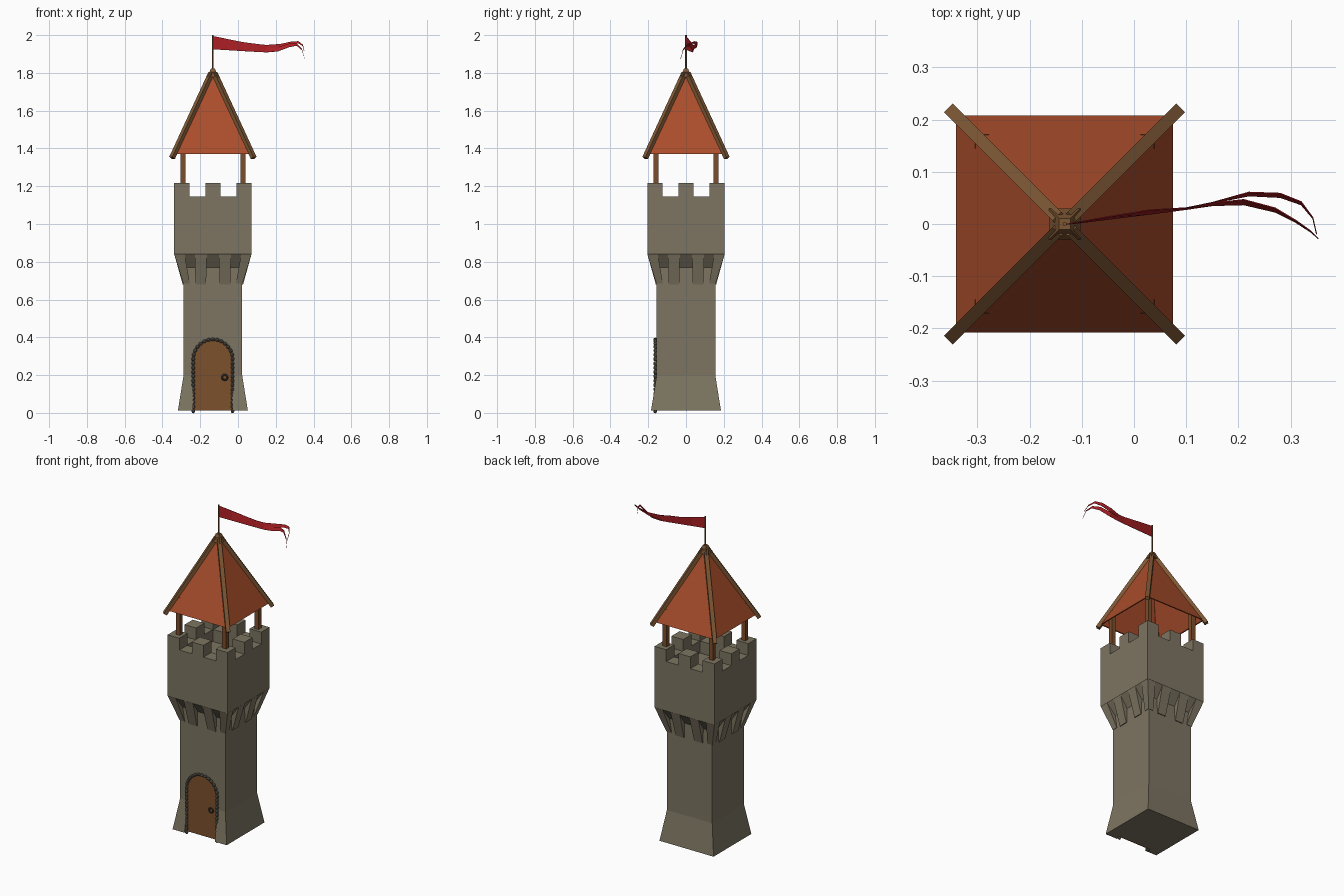
import bpy, bmesh, math
from mathutils import Vector, Matrix

if "Cube" in bpy.data.objects:
    bpy.data.objects.remove(bpy.data.objects["Cube"])

CX = -0.133  # tower axis


def mat(name, r, g, b):
    m = bpy.data.materials.new(name)
    m.diffuse_color = (r, g, b, 1)
    m.use_nodes = True
    m.node_tree.nodes["Principled BSDF"].inputs["Base Color"].default_value = m.diffuse_color
    return m


STONE = mat("stone", 0.205, 0.178, 0.122)
TRIM = mat("trim_stone", 0.105, 0.1, 0.082)
ROOF = mat("roof_tile", 0.40, 0.075, 0.024)
WOOD = mat("timber", 0.205, 0.095, 0.034)
POST = mat("post_wood", 0.2, 0.075, 0.025)
DOOR = mat("door_wood", 0.205, 0.082, 0.026)
IRON = mat("iron", 0.045, 0.04, 0.035)
FLAG = mat("flag_red", 0.42, 0.014, 0.018)


def finish(bm, name, material):
    bmesh.ops.recalc_face_normals(bm, faces=bm.faces)
    me = bpy.data.meshes.new(name)
    bm.to_mesh(me)
    bm.free()
    ob = bpy.data.objects.new(name, me)
    ob.location.x = CX
    me.materials.append(material)
    bpy.context.collection.objects.link(ob)
    return ob


def loft(bm, rects, closed=False):
    """Skin rectangles (x0, x1, y0, y1, z); cap the ends unless closed."""
    rings = [[bm.verts.new(p) for p in ((a, c, z), (b, c, z), (b, d, z), (a, d, z))]
             for a, b, c, d, z in rects]
    pairs = list(zip(rings, rings[1:]))
    if closed:
        pairs.append((rings[-1], rings[0]))
    else:
        bm.faces.new(rings[0])
        bm.faces.new(rings[-1])
    for r, s in pairs:
        for i in range(4):
            j = (i + 1) % 4
            bm.faces.new((r[i], r[j], s[j], s[i]))


def sq(h, z):
    return (-h, h, -h, h, z)


def four(bm):
    """Repeat the mesh on all four sides of the tower."""
    geom = bm.verts[:] + bm.edges[:] + bm.faces[:]
    for k in (1, 2, 3):
        d = bmesh.ops.duplicate(bm, geom=geom)["geom"]
        bmesh.ops.rotate(bm, verts=[v for v in d if isinstance(v, bmesh.types.BMVert)],
                         matrix=Matrix.Rotation(k * math.pi / 2, 3, 'Z'))


# tower shell with flared foot and hollow parapet
bm = bmesh.new()
loft(bm, [sq(.185, .013), sq(.155, .2), sq(.155, .77), sq(.205, .84),
          sq(.205, 1.145), sq(.128, 1.145), sq(.128, 1.07)])
tower = finish(bm, "tower", STONE)

# doorway recess cut through the foot
bm = bmesh.new()
loft(bm, [(-.104, .104, -.3, -.15, -.1), (-.104, .104, -.3, -.15, .28)])
cutter = finish(bm, "doorway_cutter", STONE)
cutter.hide_render = True
cutter.hide_viewport = True
mod = tower.modifiers.new("doorway", 'BOOLEAN')
mod.object = cutter
mod.solver = 'EXACT'

# battlements: one corner and one middle merlon per side
bm = bmesh.new()
for x in (-.165, 0):
    loft(bm, [(x - .04, x + .04, -.205, -.125, z) for z in (1.14, 1.218)])
four(bm)
finish(bm, "battlements", STONE)

# corbels under the parapet
bm = bmesh.new()
for x in (-.064, .064):
    loft(bm, [(x - .028, x + .028, -.16, -.154, .68),
              (x - .032, x + .032, -.205, -.15, .842)])
loft(bm, [(-.157, -.122, -.157, -.122, .685), (-.205, -.15, -.205, -.15, .842)])
four(bm)
finish(bm, "corbels", STONE)

# roof posts on the corner merlons
bm = bmesh.new()
loft(bm, [(-.172, -.145, -.172, -.145, z) for z in (1.21, 1.45)])
four(bm)
finish(bm, "roof_posts", POST)

# hollow pyramid roof
bm = bmesh.new()
loft(bm, [sq(.208, 1.37), sq(.006, 1.80), sq(.003, 1.785), sq(.2, 1.37)], closed=True)
finish(bm, "roof", ROOF)

# hip beams along the roof corners
bm = bmesh.new()
a, b = Vector((-.216, -.216, 1.35)), Vector((-.008, -.008, 1.80))
q = (b - a).normalized()
side = q.cross(Vector((0, 0, 1))).normalized()
up = side.cross(q)
rot = Matrix((side, up, q)).transposed().to_4x4()
bmesh.ops.create_cube(bm, size=1, matrix=Matrix.Translation((a + b) / 2) @ rot
                      @ Matrix.Diagonal((.024, .022, (b - a).length, 1)))
four(bm)
finish(bm, "hip_beams", WOOD)

# roof cap
bm = bmesh.new()
loft(bm, [sq(.03, 1.777), sq(.024, 1.79), sq(.011, 1.822)])
finish(bm, "roof_cap", WOOD)

# flagpole
bm = bmesh.new()
bmesh.ops.create_cone(bm, cap_ends=True, segments=8, radius1=.004, radius2=.004,
                      depth=.19, matrix=Matrix.Translation((0, 0, 1.905)))
finish(bm, "flagpole", WOOD)

# swallow-tailed flag: strips of (x, y top, z top, y bottom, z bottom)
strips = [
    [(-.133, 0, 1.995, 0, 1.925), (-.05, .015, 1.978, .01, 1.92),
     (.03, .028, 1.962, .02, 1.915), (.1, .032, 1.953, .029, 1.911),
     (.15, .042, 1.948, .035, 1.910)],
    [(.15, .042, 1.948, .039, 1.928), (.22, .06, 1.953, .053, 1.932),
     (.28, .058, 1.965, .05, 1.949), (.32, .042, 1.968, .036, 1.957),
     (.342, .012, 1.95, .01, 1.942), (.349, -.02, 1.918, -.02, 1.916)],
    [(.15, .039, 1.928, .035, 1.910), (.21, .046, 1.936, .036, 1.914),
     (.27, .03, 1.955, .022, 1.937), (.31, .006, 1.956, .002, 1.944),
     (.338, -.014, 1.928, -.016, 1.92), (.353, -.029, 1.876, -.029, 1.874)]]
bm = bmesh.new()
for st in strips:
    rows = [(bm.verts.new((x - CX, yt, zt)), bm.verts.new((x - CX, yb, zb)))
            for x, yt, zt, yb, zb in st]
    for r, s in zip(rows, rows[1:]):
        bm.faces.new((r[0], r[1], s[1], s[0]))
bmesh.ops.remove_doubles(bm, verts=bm.verts, dist=.0005)
flag = finish(bm, "flag", FLAG)
flag.modifiers.new("cloth", 'SOLIDIFY').thickness = .002

# arched door
R, SPRING = .103, .285
arch = [(R * math.cos(t * math.pi / 12), SPRING + R * math.sin(t * math.pi / 12))
        for t in range(13)]
bm = bmesh.new()
front = bm.faces.new([bm.verts.new((x, -.159, z)) for x, z in
                      [(-R, .013), (R, .013)] + arch])
ext = bmesh.ops.extrude_face_region(bm, geom=[front])["geom"]
bmesh.ops.translate(bm, vec=(0, .009, 0),
                    verts=[v for v in ext if isinstance(v, bmesh.types.BMVert)])
finish(bm, "door", DOOR)

# beaded stone surround following the arch
bm = bmesh.new()
r = R + .001
side_z = [.01 + .0229 * i for i in range(12)]
path = [(s * r, z, 0) for s in (-1, 1) for z in side_z]
path += [(r * math.cos(t), SPRING + r * math.sin(t), t)
         for t in (math.pi * i / 14 for i in range(15))]
for x, z, t in path:
    bmesh.ops.create_uvsphere(bm, u_segments=8, v_segments=6, radius=.01,
                              matrix=Matrix.Translation((x, -.163, z))
                              @ Matrix.Rotation(-t, 4, 'Y') @ Matrix.Diagonal((.95, 1, 1.2, 1)))
finish(bm, "door_surround", TRIM)

# ring handle
bpy.ops.mesh.primitive_torus_add(major_segments=12, minor_segments=6, major_radius=.014,
                                 minor_radius=.005, location=(-.07, -.164, .188),
                                 rotation=(math.pi / 2, 0, 0))
handle = bpy.context.object
handle.name = "door_handle"
handle.data.materials.append(IRON)
